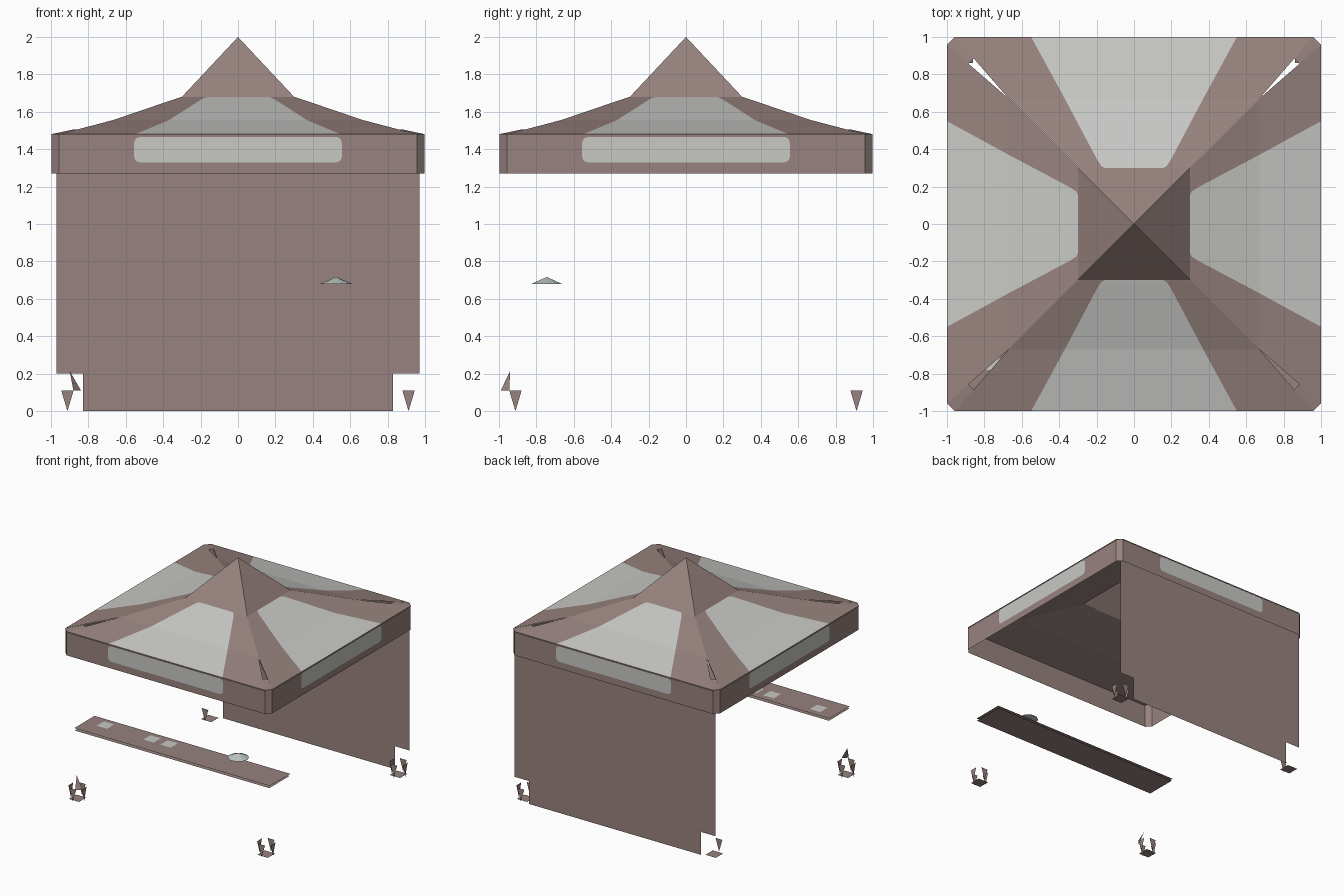
import bpy
import math
from mathutils import Matrix, Vector

if "Cube" in bpy.data.objects:
    bpy.data.objects.remove(bpy.data.objects["Cube"], do_unlink=True)


def material(name, rgb):
    m = bpy.data.materials.new(name)
    m.use_nodes = True
    color = (*rgb, 1)
    m.diffuse_color = color
    m.node_tree.nodes["Principled BSDF"].inputs["Base Color"].default_value = color
    return m


BROWN = material("dusty brown fabric", (0.31, 0.225, 0.21))
WHITE = material("off white print", (0.58, 0.58, 0.56))
GREY = material("pale green grey", (0.50, 0.56, 0.53))


def build(name, verts, faces, mats, matrix=None, indices=None):
    """Make one flat shaded object, with its placement baked in."""
    mesh = bpy.data.meshes.new(name)
    matrix = matrix or Matrix()
    mesh.from_pydata([matrix @ Vector(v) for v in verts], [], faces)
    for m in mats:
        mesh.materials.append(m)
    for i, index in enumerate(indices or []):
        mesh.polygons[i].material_index = index
    mesh.update()
    obj = bpy.data.objects.new(name, mesh)
    bpy.context.collection.objects.link(obj)
    return obj


def flat_rect(name, x, y, half_x, half_y, z, mat):
    corners = [(x + sx * half_x, y + sy * half_y, z)
               for sx, sy in ((-1, -1), (1, -1), (1, 1), (-1, 1))]
    return build(name, corners, [range(4)], [mat])


EAVE, HEM, CUT, OUT = 1.48, 1.27, 0.957, 0.997

# Roof rows: distance out, height, half width, half width of the white print
ROWS = [
    (0.30, 1.68, 0.30, 0.155),
    (0.31, 1.677, 0.31, 0.175),
    (0.34, 1.667, 0.34, 0.195),
    (0.67, 1.555, 0.67, 0.37),
    (1.00, EAVE, CUT, 0.55),
]


def roof_panel(name, turn, drop, printed):
    verts, faces, colors = [], [], []
    for out, z, half, white in ROWS:
        verts += [(x, -out, z - drop) for x in (-half, -white, white, half)]
    for row in range(len(ROWS) - 1):
        for col in range(3):
            a = row * 4 + col
            faces.append((a, a + 4, a + 5, a + 1))
            colors.append(1 if printed and col == 1 else 0)
    build(name, verts, faces, [BROWN, WHITE], turn, colors)


def rounded_outline(half, low, high, radius, y):
    points = []
    centers = [(half - radius, high - radius), (radius - half, high - radius),
               (radius - half, low + radius), (half - radius, low + radius)]
    for quarter, (cx, cz) in enumerate(centers):
        for step in range(5):
            a = math.pi / 2 * (quarter + step / 4)
            points.append((cx + radius * math.cos(a), y, cz + radius * math.sin(a)))
    return points[::-1]


for i, side in enumerate(("front", "left", "back", "right")):
    turn = Matrix.Rotation(i * math.pi / 2, 4, "Z")

    # Printed outer roof and plain lining
    roof_panel(side + "_roof_panel", turn, 0, True)
    roof_panel(side + "_roof_lining", turn, 0.008, False)

    # Hanging valance, with its print and chamfered corner
    build(side + "_valance",
          [(-CUT, -OUT, HEM), (CUT, -OUT, HEM), (CUT, -OUT, EAVE), (-CUT, -OUT, EAVE)],
          [range(4)], [BROWN], turn)
    outline = rounded_outline(0.555, 1.33, 1.465, 0.03, -1)
    build(side + "_valance_print", outline, [range(len(outline))[::-1]], [WHITE], turn)
    build(side + "_corner_strip",
          [(CUT, -OUT, HEM), (OUT, -CUT, HEM), (OUT, -CUT, EAVE), (CUT, -OUT, EAVE)],
          [range(4)], [BROWN], turn)

    # Outer part of the corner gap in the roof
    inner, a, b = Vector((0.67, -0.67, 1.55)), Vector((CUT, -1, EAVE)), Vector((1, -CUT, EAVE))
    build(side + "_corner_patch",
          [inner.lerp(a, 0.65), a, b, inner.lerp(b, 0.65)], [range(4)], [BROWN], turn)

# Peak
build("roof_peak",
      [(-0.3, -0.3, 1.68), (0.3, -0.3, 1.68), (0.3, 0.3, 1.68), (-0.3, 0.3, 1.68), (0, 0, 2)],
      [(k, (k + 1) % 4, 4) for k in range(4)], [BROWN])

# Back wall with notches at the feet
wall = [(0.83, 0), (0.83, 0.2), (0.97, 0.2), (0.97, 1.45)]
wall = wall + [(-x, z) for x, z in reversed(wall)]
build("back_wall", [(x, 0.98, z) for x, z in wall], [range(len(wall))], [BROWN])

# Counter in two sheets, with cards on it
flat_rect("counter_top", 0, -0.77, 0.945, 0.14, 0.605, BROWN)
flat_rect("counter_underside", 0, -0.77, 0.94, 0.14, 0.585, BROWN)
for k, x in enumerate((-0.77, -0.32, -0.155)):
    flat_rect("counter_card_%d" % (k + 1), x, -0.73, 0.05, 0.05, 0.609, WHITE)

# Shallow dome above the counter
N = 10
ring = [(0.525 + 0.085 * math.cos(k * math.tau / N),
         -0.745 + 0.085 * math.sin(k * math.tau / N), 0.68) for k in range(N)]
build("counter_dome", ring + [(0.525, -0.745, 0.717)],
      [(k, (k + 1) % N, N) for k in range(N)] + [range(N)[::-1]], [GREY])

# Feet: a ground plate with upright pointed fins
for name, sx, sy in (("front_left", 1, -1), ("front_right", -1, -1),
                     ("back_left", 1, 1), ("back_right", -1, 1)):
    x, y = sx * 0.912, sy * 0.912
    flat_rect(name + "_foot_plate", x, y, 0.05, 0.05, 0.002, BROWN)
    fins = 1 if name == "back_right" else 4
    for k in range(fins):
        place = Matrix.Translation((x, y, 0)) @ Matrix.Rotation(k * math.pi / 2, 4, "Z")
        build("%s_foot_fin_%d" % (name, k + 1),
              [(0, -0.065, 0), (0.033, -0.065, 0.11), (-0.033, -0.065, 0.11)],
              [range(3)], [BROWN], place)

# Loose upper fin on one foot
build("front_right_upper_fin",
      [(-0.90, -0.94, 0.215), (-0.88, -0.99, 0.11), (-0.84, -0.945, 0.11)],
      [range(3)], [BROWN])
